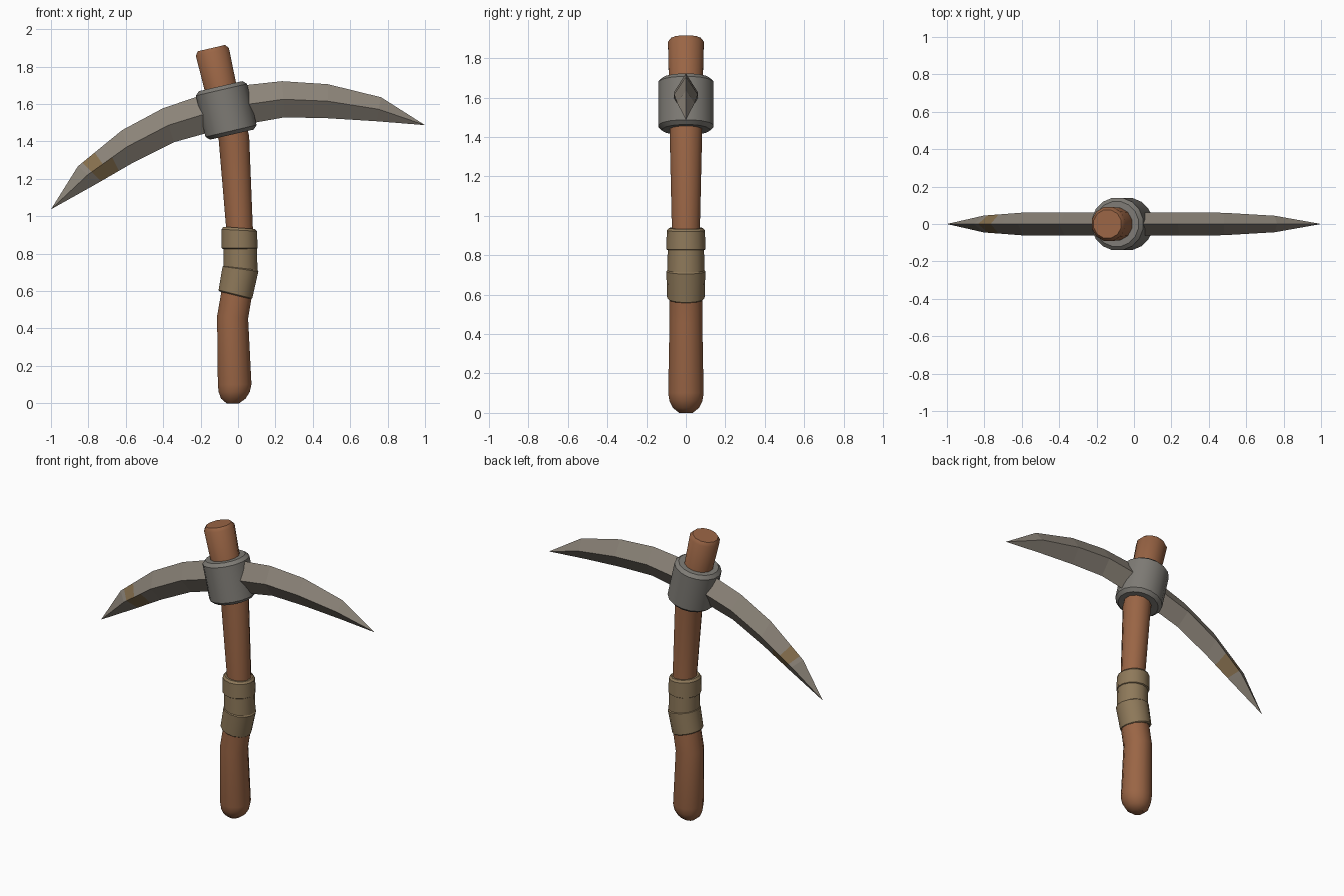
import bpy, bmesh, math
from mathutils import Vector

if "Cube" in bpy.data.objects:
    bpy.data.objects.remove(bpy.data.objects["Cube"])


def material(name, rgb):
    """Flat colour given as sRGB 0-255."""
    m = bpy.data.materials.new(name)
    lin = [((c / 255 + 0.055) / 1.055) ** 2.4 for c in rgb]
    m.diffuse_color = (*lin, 1)
    m.use_nodes = True
    m.node_tree.nodes["Principled BSDF"].inputs["Base Color"].default_value = m.diffuse_color
    return m


WOOD = material("brown wood", (154, 101, 69))
CLOTH = material("tan wrap", (142, 121, 90))
STEEL = material("blade steel", (139, 131, 120))
IRON = material("collar iron", (126, 123, 117))
RUST = material("rust", (134, 111, 78))


def finish(name, bm, mats, smooth):
    bmesh.ops.recalc_face_normals(bm, faces=bm.faces)
    me = bpy.data.meshes.new(name)
    bm.to_mesh(me)
    bm.free()
    for m in mats:
        me.materials.append(m)
    ob = bpy.data.objects.new(name, me)
    bpy.context.collection.objects.link(ob)
    if smooth:
        bpy.ops.object.select_all(action='DESELECT')
        ob.select_set(True)
        bpy.context.view_layer.objects.active = ob
        bpy.ops.object.shade_smooth_by_angle(angle=math.radians(38))
    return ob


def bridge(bm, loops):
    """Skin successive closed loops; returns rows of side faces."""
    rows = []
    for a, b in zip(loops, loops[1:]):
        n = len(a)
        rows.append([bm.faces.new((a[i], a[(i + 1) % n], b[(i + 1) % n], b[i])) for i in range(n)])
    return rows


def tube(name, rings, sides, mat):
    """Round loft in the xz plane; each ring is x, z, radius, lean to +x in degrees."""
    bm = bmesh.new()
    loops = []
    for x, z, r, lean in rings:
        t = math.radians(lean)
        u = Vector((math.cos(t), 0, -math.sin(t)))
        c = Vector((x, 0, z))
        angles = [2 * math.pi * (i + 0.5) / sides for i in range(sides)]
        loops.append([bm.verts.new(c + r * (u * math.cos(a) + Vector((0, math.sin(a), 0))))
                      for a in angles])
    bridge(bm, loops)
    bm.faces.new(loops[0])
    bm.faces.new(loops[-1])
    return finish(name, bm, [mat], True)


# Crooked wooden handle, rounded foot and chamfered top
tube("handle", [
    (-0.028, 0.0, 0.035, 0), (-0.025, 0.025, 0.068, 0), (-0.02, 0.06, 0.086, -1),
    (-0.018, 0.10, 0.093, -1), (-0.029, 0.46, 0.086, 4), (0.0, 0.63, 0.085, 9),
    (0.014, 0.73, 0.082, 3), (0.007, 0.95, 0.074, -2), (-0.022, 1.42, 0.085, -8),
    (-0.065, 1.565, 0.086, -13), (-0.137, 1.878, 0.094, -13), (-0.142, 1.899, 0.078, -13),
], 12, WOOD)

# Cloth grip: three overlapping turns
tube("grip_wrap_lower", [
    (-0.015, 0.577, 0.088, 14), (-0.014, 0.583, 0.095, 14),
    (0.013, 0.718, 0.099, 8), (0.014, 0.726, 0.09, 6)], 14, CLOTH)
tube("grip_wrap_middle", [(0.013, 0.70, 0.094, 5), (0.011, 0.85, 0.092, 0)], 14, CLOTH)
tube("grip_wrap_upper", [
    (0.009, 0.825, 0.092, 0), (0.009, 0.83, 0.099, 0),
    (0.006, 0.925, 0.097, 3), (0.006, 0.938, 0.086, 4)], 14, CLOTH)

# Iron collar, tilted with the handle top
AX = Vector((-math.sin(math.radians(13)), math.cos(math.radians(13))))


def along(d, r):
    return (-0.063 + AX.x * d, 1.566 + AX.y * d, r, -13)


tube("collar", [along(-0.133, 0.122), along(-0.113, 0.143),
                along(0.113, 0.143), along(0.133, 0.122)], 16, IRON)

# Curved pick blade with diamond section: top x, z, bottom x, z, half thickness
stations = [
    (-0.856, 1.267, -0.75, 1.177, 0.045), (-0.62, 1.46, -0.567, 1.283, 0.061),
    (-0.40, 1.578, -0.342, 1.396, 0.062), (-0.20, 1.645, -0.17, 1.444, 0.062),
    (0.05, 1.702, 0.07, 1.497, 0.062), (0.235, 1.722, 0.25, 1.529, 0.062),
    (0.48, 1.706, 0.48, 1.524, 0.060), (0.765, 1.636, 0.74, 1.508, 0.044),
]
# Two extra cuts bound the rust stain
first, second = stations[0], stations[1]
cuts = [tuple(a + (b - a) * f for a, b in zip(first, second)) for f in (0.1, 0.38, 0.62)]
stations[1:1] = cuts

bm = bmesh.new()
loops = []
for tx, tz, bx, bz, h in stations:
    mx, mz = (tx + bx) / 2, (tz + bz) / 2
    loops.append([bm.verts.new(p) for p in
                  ((tx, 0, tz), (mx, h, mz), (bx, 0, bz), (mx, -h, mz))])
rows = bridge(bm, loops)
for loop, tip in ((loops[0], (-1.0, 0, 1.037)), (loops[-1], (1.0, 0, 1.487))):
    v = bm.verts.new(tip)
    for i in range(4):
        bm.faces.new((loop[i], loop[(i + 1) % 4], v))
# Rust: one cut on upper facets, two on lower facets
for f in (rows[1][0], rows[1][3], rows[1][1], rows[1][2], rows[2][1], rows[2][2]):
    f.material_index = 1
finish("pick_blade", bm, [STEEL, RUST], False)
